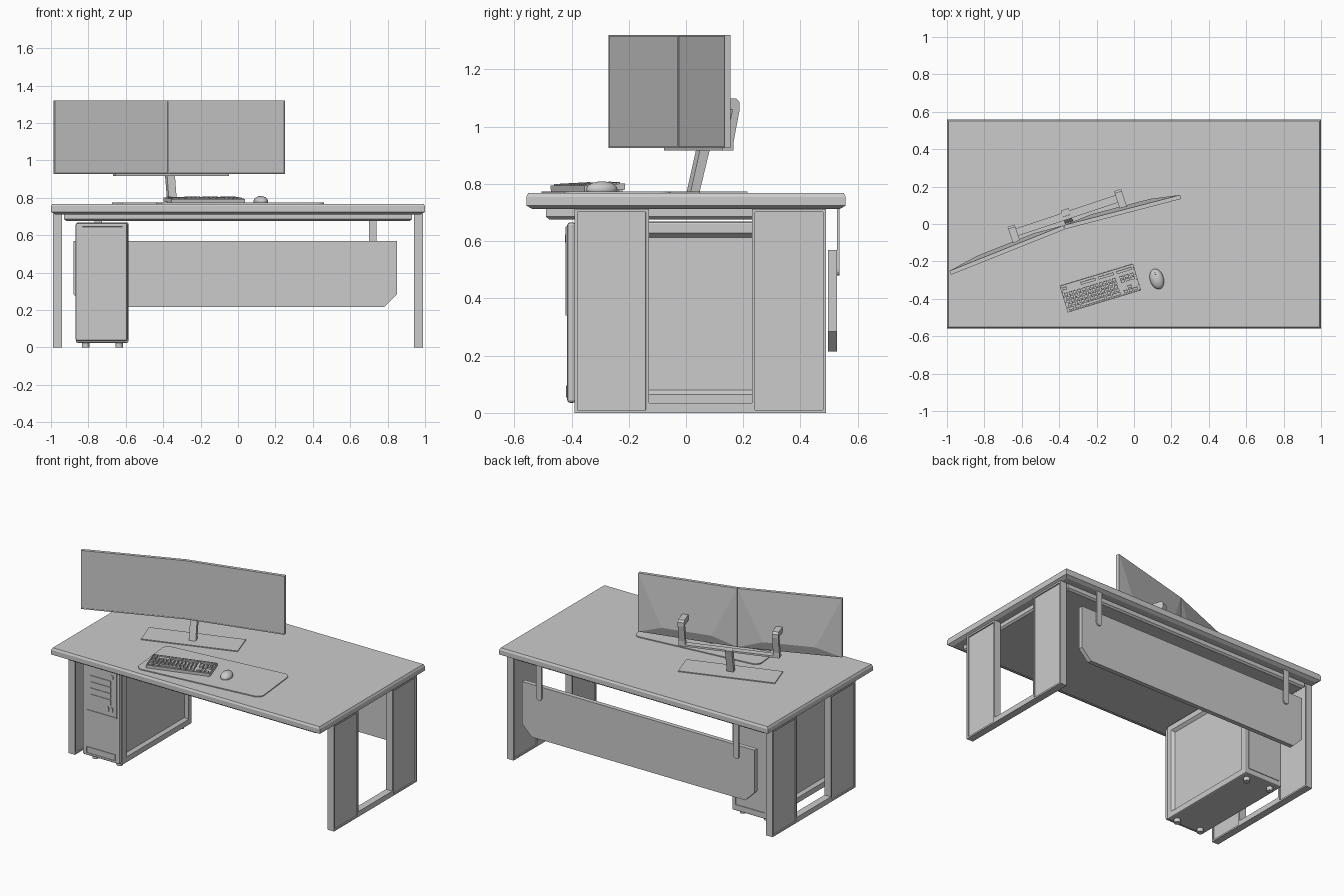
import bpy, bmesh, math
from mathutils import Matrix, Vector

if "Cube" in bpy.data.objects:
    bpy.data.objects.remove(bpy.data.objects["Cube"])


def finish(name, bm, M=None, smooth=False):
    bmesh.ops.recalc_face_normals(bm, faces=bm.faces)
    if M:
        bm.transform(M)
    me = bpy.data.meshes.new(name)
    bm.to_mesh(me)
    bm.free()
    ob = bpy.data.objects.new(name, me)
    bpy.context.collection.objects.link(ob)
    if smooth:
        bpy.ops.object.select_all(action='DESELECT')
        ob.select_set(True)
        bpy.context.view_layer.objects.active = ob
        bpy.ops.object.shade_smooth_by_angle(angle=math.radians(35))
    return ob


def add_box(bm, x, y, z):
    r = bmesh.ops.create_cube(bm, size=1)
    for v in r['verts']:
        v.co = Vector([(a + b) / 2 + c * (b - a) for (a, b), c in zip((x, y, z), v.co)])


def box(name, x, y, z, M=None, bevel=0, recess=None, slope=0.0005):
    """Box; recess = (axis, signs, margin, depth) sinks a panel into faces."""
    bm = bmesh.new()
    add_box(bm, x, y, z)
    if bevel:
        bmesh.ops.bevel(bm, geom=bm.edges[:], offset=bevel, segments=2, profile=0.5, affect='EDGES')
    if recess:
        axis, signs, margin, depth = recess
        bm.normal_update()
        for s in signs:
            f = [f for f in bm.faces if f.normal[axis] * s > 0.99]
            bmesh.ops.inset_region(bm, faces=f, thickness=margin, depth=0)
            bmesh.ops.inset_region(bm, faces=f, thickness=slope, depth=-depth)
    return finish(name, bm, M)


def prism(name, pts, axis, a, b, M=None, smooth=False):
    """Extrude a 2D outline along an axis from a to b."""
    def co(p, t):
        c = list(p)
        c.insert(axis, t)
        return c
    bm = bmesh.new()
    lo = [bm.verts.new(co(p, a)) for p in pts]
    hi = [bm.verts.new(co(p, b)) for p in pts]
    bm.faces.new(lo)
    bm.faces.new(hi)
    for i in range(len(pts)):
        j = (i + 1) % len(pts)
        bm.faces.new((lo[i], lo[j], hi[j], hi[i]))
    return finish(name, bm, M, smooth)


def slab(name, hx, hy, levels):
    """Stack of rectangles: each level is (inset, z)."""
    bm = bmesh.new()
    rings = [[bm.verts.new((sx * (hx - d), sy * (hy - d), z))
              for sx, sy in ((-1, -1), (1, -1), (1, 1), (-1, 1))] for d, z in levels]
    bm.faces.new(rings[0])
    bm.faces.new(rings[-1])
    for r, q in zip(rings, rings[1:]):
        for i in range(4):
            bm.faces.new((r[i], r[(i + 1) % 4], q[(i + 1) % 4], q[i]))
    return finish(name, bm)


def round_rect(hx, hy, r, n=6):
    pts = []
    for k, (sx, sy) in enumerate(((1, 1), (-1, 1), (-1, -1), (1, -1))):
        for i in range(n + 1):
            a = math.pi / 2 * (k + i / n)
            pts.append((sx * (hx - r) + r * math.cos(a), sy * (hy - r) + r * math.sin(a)))
    return pts


def cylinder(name, r, depth, loc, rot=None, n=16):
    bm = bmesh.new()
    bmesh.ops.create_cone(bm, cap_ends=True, segments=n, radius1=r, radius2=r, depth=depth)
    M = Matrix.Translation(loc) @ (rot or Matrix())
    return finish(name, bm, M, True)


def pose(x, y, z, deg):
    return Matrix.Translation((x, y, z)) @ Matrix.Rotation(math.radians(deg), 4, 'Z')


# Desk top and frame beneath it
slab("desk_top", 1.0, 0.558, [(0.022, 0.712), (0, 0.724), (0, 0.755), (0.007, 0.768)])
slab("under_frame", 0.93, 0.49, [(0.012, 0.676), (0, 0.686), (0, 0.713)])

# Side legs: two panelled boards joined by a floor rail
for side, s in (("left", -1), ("right", 1)):
    xs = sorted((s * 0.94, s * 0.988))
    for part, y in (("front", (-0.39, -0.13)), ("back", (0.23, 0.49))):
        box(f"{side}_{part}_leg_board", xs, y, (0, 0.713), recess=(0, (-1, 1), 0.015, 0.008))
    box(f"{side}_floor_rail", xs, (-0.13, 0.23), (0, 0.035))

# Modesty panel and its hangers
c = 0.07
prism("modesty_panel", [(-0.88, 0.57), (-0.88, 0.215 + c), (-0.88 + c, 0.215),
                        (0.85 - c, 0.215), (0.85, 0.215 + c), (0.85, 0.57)], 1, 0.497, 0.527)
for side, x in (("left", -0.747), ("right", 0.72)):
    arc = [(x + 0.02 * math.cos(math.pi * (1 + i / 8)), 0.5 + 0.02 * math.sin(math.pi * (1 + i / 8)))
           for i in range(9)]
    prism(f"{side}_panel_hanger", [(x - 0.02, 0.713)] + arc + [(x + 0.02, 0.713)], 1, 0.527, 0.536)

# Computer tower
box("tower_body", (-0.866, -0.586), (-0.39, 0.35), (0.025, 0.668), bevel=0.008,
    recess=(0, (-1, 1), 0.045, 0.018), slope=0.022)
box("tower_bezel", (-0.868, -0.592), (-0.415, -0.385), (0.035, 0.666), bevel=0.01)
box("tower_drive_frame", (-0.837, -0.61), (-0.421, -0.41), (0.34, 0.652), recess=(1, (-1,), 0.009, 0.004))
for i in range(4):
    z = 0.419 + i * 0.042
    box(f"drive_bay_{i + 1}", (-0.805, -0.655), (-0.421, -0.413), (z, z + 0.038))
for i, x in enumerate((-0.683, -0.655)):
    box(f"tower_small_button_{i + 1}", (x, x + 0.015), (-0.421, -0.413), (0.375, 0.406))
cylinder("power_button", 0.014, 0.012, (-0.648, -0.417, 0.61), Matrix.Rotation(math.pi / 2, 4, 'X'))
box("tower_lower_plate", (-0.837, -0.622), (-0.419, -0.41), (0.053, 0.096), recess=(1, (-1,), 0.004, 0.003))
box("tower_rear_plate", (-0.845, -0.607), (0.345, 0.354), (0.06, 0.64), recess=(1, (1,), 0.012, 0.004))
for x in (-0.815, -0.635):
    for y in (-0.35, 0.3):
        cylinder("tower_foot", 0.02, 0.027, (x, y, 0.0135))

# Monitor stand
S = pose(-0.355, 0.033, 0, 18.5)
box("stand_base", (-0.3075, 0.3075), (-0.088, 0.088), (0.767, 0.774), S)
prism("stand_post", [(-0.025, 0.772), (0.008, 0.772), (0.048, 0.93), (0.012, 0.93)], 0, -0.022, 0.022, S)
box("stand_crossbar", (-0.32, 0.32), (-0.008, 0.034), (0.916, 0.928), S)
arm = [(0.0, 0.918), (0.034, 0.918), (0.034, 0.95), (0.056, 1.06), (0.056, 1.085), (0.044, 1.098),
       (-0.06, 1.098), (-0.06, 1.062), (0.03, 1.06), (0.006, 0.945)]
for side, x in (("left", -0.3), ("right", 0.3)):
    prism(f"{side}_monitor_arm", arm, 0, x - 0.02, x + 0.02, S)

# Two angled monitors with a slightly bulged back
for side, x0, x1, deg in (("left", -0.655, 0, 21.8), ("right", 0, 0.643, 14.6)):
    w = x1 - x0
    M = pose(-0.37, -0.028, 0, deg)
    bm = bmesh.new()
    for x in (x0, x1):
        for z in (0.926, 1.32):
            for y in (0, 0.022):
                bm.verts.new((x, y, z))
    for f in (0.25, 0.75):
        bm.verts.new((x0 + f * w, 0.042, 0.985))
    bmesh.ops.convex_hull(bm, input=bm.verts[:])
    bmesh.ops.dissolve_limit(bm, angle_limit=0.01, verts=bm.verts[:], edges=bm.edges[:])
    bm.normal_update()
    front = [f for f in bm.faces if f.normal.y < -0.99]
    bmesh.ops.inset_region(bm, faces=front, thickness=0.007, depth=0)
    bmesh.ops.inset_region(bm, faces=front, thickness=0.001, depth=-0.002)
    finish(f"{side}_monitor", bm, M)

# Mouse pad
prism("mouse_pad", round_rect(0.437, 0.187, 0.045), 2, 0.766, 0.774, pose(0.01, -0.279, 0, 5.8), True)

# Keyboard: tilted tray and rows of keys
K = pose(-0.18, -0.342, 0.772, 16.8) @ Matrix.Rotation(math.radians(3), 4, 'X')
box("keyboard_tray", (-0.205, 0.205), (-0.074, 0.074), (0.004, 0.026), K, recess=(2, (1,), 0.007, 0.008))
bm = bmesh.new()


def key(x, y, w=0.019, d=0.015):
    add_box(bm, (x, x + w), (y, y + d), (0.014, 0.031))


for r in range(5):
    y = -0.064 + r * 0.0195
    if r == 0:
        for x, w in ((-0.194, 0.03), (-0.158, 0.03), (-0.122, 0.13), (0.014, 0.03), (0.05, 0.045)):
            key(x, y, w)
    else:
        for i in range(12):
            key(-0.194 + i * 0.0242 + (r % 2) * 0.003, y)
for g in range(4):
    key(-0.194 + g * 0.1, 0.047, 0.022 if g == 0 else 0.085, 0.014)
for i in range(3):
    key(0.115 + i * 0.027, -0.064, 0.022)
    for r in (3, 4):
        key(0.115 + i * 0.027, -0.064 + r * 0.0195, 0.022)
key(0.142, -0.0445, 0.022)
finish("keyboard_keys", bm, K)
for x in (-0.19, 0.17):
    box("keyboard_foot", (x, x + 0.02), (0.055, 0.068), (-0.002, 0.005), K)

# Mouse: flattened half dome with a scroll wheel
P = pose(0.122, -0.294, 0.772, 17)
bm = bmesh.new()
bmesh.ops.create_uvsphere(bm, u_segments=24, v_segments=16, radius=1)
bmesh.ops.bisect_plane(bm, geom=bm.verts[:] + bm.edges[:] + bm.faces[:], plane_co=(0, 0, -0.3),
                       plane_no=(0, 0, -1), clear_outer=True)
bmesh.ops.holes_fill(bm, edges=[e for e in bm.edges if e.is_boundary])
bm.transform(Matrix.Translation((0, 0, 0.009)) @ Matrix.Diagonal((0.037, 0.056, 0.028, 1)))
finish("mouse_body", bm, P, True)
cylinder("mouse_wheel", 0.008, 0.006, P @ Vector((0, 0.03, 0.029)),
         Matrix.Rotation(math.radians(17), 4, 'Z') @ Matrix.Rotation(math.pi / 2, 4, 'Y'))
